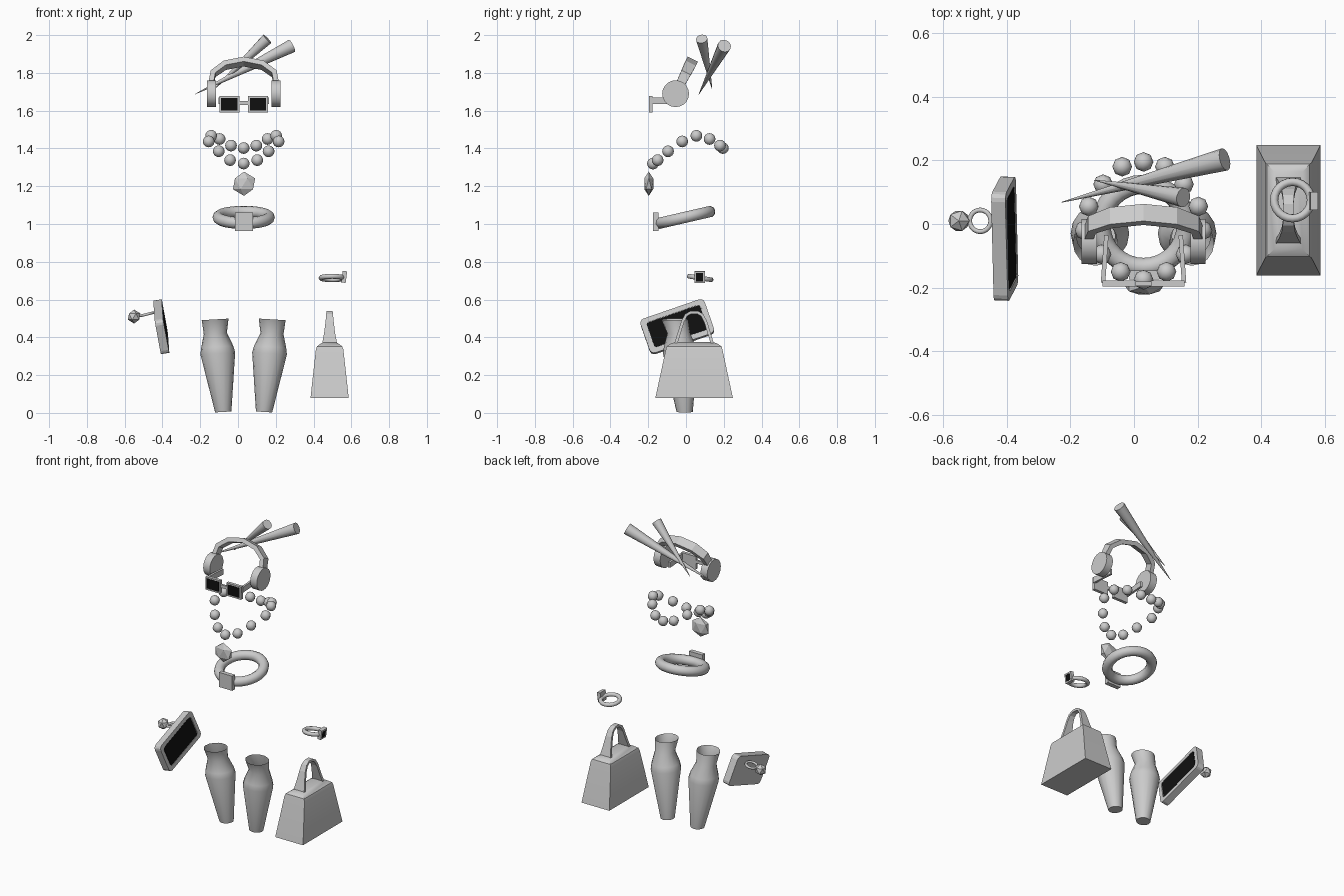
import bpy, bmesh
from math import radians, pi, sin, cos
from mathutils import Vector, Matrix, Euler

if "Cube" in bpy.data.objects:
    bpy.data.objects.remove(bpy.data.objects["Cube"])

CX = 0.03  # mirror plane of the worn items

black = bpy.data.materials.new("black_screen")
black.diffuse_color = (0.005, 0.005, 0.005, 1)
black.use_nodes = True
black.node_tree.nodes["Principled BSDF"].inputs["Base Color"].default_value = black.diffuse_color


def finish(name, smooth=None):
    ob = bpy.context.object
    ob.name = name
    if smooth:
        bpy.ops.object.shade_smooth_by_angle(angle=radians(smooth))
    return ob


def from_bmesh(name, bm, smooth=None):
    bmesh.ops.recalc_face_normals(bm, faces=bm.faces)
    me = bpy.data.meshes.new(name)
    bm.to_mesh(me)
    bm.free()
    ob = bpy.data.objects.new(name, me)
    bpy.context.collection.objects.link(ob)
    bpy.ops.object.select_all(action='DESELECT')
    ob.select_set(True)
    bpy.context.view_layer.objects.active = ob
    return finish(name, smooth)


def loft(name, rings, cap_start=True, cap_end=True, smooth=None):
    bm = bmesh.new()
    loops = [[bm.verts.new(p) for p in ring] for ring in rings]
    n = len(rings[0])
    for a, b in zip(loops, loops[1:]):
        for i in range(n):
            bm.faces.new((a[i], a[(i + 1) % n], b[(i + 1) % n], b[i]))
    if cap_start:
        bm.faces.new(loops[0])
    if cap_end:
        bm.faces.new(loops[-1])
    return from_bmesh(name, bm, smooth)


def box(name, loc, size, rot=(0, 0, 0)):
    bpy.ops.mesh.primitive_cube_add(size=1, location=loc, rotation=rot)
    ob = finish(name)
    ob.scale = size
    return ob


def torus(name, loc, major, minor, rot=(0, 0, 0), seg=24):
    bpy.ops.mesh.primitive_torus_add(location=loc, rotation=rot, major_radius=major,
                                     minor_radius=minor, major_segments=seg, minor_segments=10)
    return finish(name, 40)


def gem(name, loc, scale):
    bpy.ops.mesh.primitive_ico_sphere_add(subdivisions=1, radius=1, location=loc)
    finish(name).scale = scale


def strap(name, points, widths, thick, origin, across, up):
    """Flat band along 2D points in the plane (across, up)."""
    across, up, origin = Vector(across), Vector(up).normalized(), Vector(origin)
    side = across.cross(up)
    pts = [Vector(p) for p in points]
    rings = []
    for i, p in enumerate(pts):
        t = (pts[min(i + 1, len(pts) - 1)] - pts[max(i - 1, 0)]).normalized()
        c = origin + across * p.x + up * p.y
        nrm = (up * t.x - across * t.y) * thick / 2
        w = side * widths[i]
        rings.append([c + nrm + w, c + nrm - w, c - nrm - w, c - nrm + w])
    return loft(name, rings)


def framed_panel(name, loc, rot, size, border, radius=0.0):
    """Slab facing local +x with a recessed black screen; size = (thick, wide, high)."""
    t, w, h = size
    outline = []
    for k, (sy, sz) in enumerate(((1, 1), (-1, 1), (-1, -1), (1, -1))):
        steps = 4 if radius else 1
        for j in range(steps):
            a = pi / 2 * (k + (j / 3 if radius else 0))
            outline.append((sy * (w / 2 - radius) + radius * cos(a),
                            sz * (h / 2 - radius) + radius * sin(a)))
    fy, fz = 1 - 2 * border / w, 1 - 2 * border / h
    ring = lambda x, a=1, b=1: [(x, y * a, z * b) for y, z in outline]
    dip = t * 0.12
    ob = loft(name + "_frame", [ring(t / 2 - dip, fy, fz), ring(t / 2, fy, fz), ring(t / 2), ring(-t / 2)])
    ob.location, ob.rotation_euler = loc, rot
    offset = Euler(rot).to_matrix() @ Vector((t / 2 - dip, 0, 0))
    scr = box(name + "_screen", Vector(loc) + offset, (dip * 1.6, w * fy * 0.97, h * fz * 0.97), rot)
    scr.data.materials.append(black)


# hair sticks
for big, tip, r in (((0.285, 0.203, 1.943), (-0.228, 0.068, 1.687), 0.036),
                    ((0.155, 0.083, 1.98), (-0.125, 0.138, 1.715), 0.031)):
    a, b = Vector(big), Vector(tip)
    bpy.ops.mesh.primitive_cone_add(vertices=12, radius1=r, radius2=0.001, depth=(b - a).length,
                                    location=(a + b) / 2,
                                    rotation=(b - a).to_track_quat('Z', 'Y').to_euler())
    finish("hair_stick", 40)

# headphones
half = [(0.177, 0.03), (0.162, 0.118), (0.1, 0.168)]
arch = [(-x, z) for x, z in half] + [(0, 0.19)] + half[::-1]
strap("headphone_band", arch, [0.022, 0.027, 0.03, 0.03, 0.03, 0.027, 0.022], 0.028,
      (CX, -0.055, 1.69), (1, 0, 0), (0, 0.447, 0.894))
for s in (-1, 1):
    bpy.ops.mesh.primitive_cylinder_add(vertices=20, radius=0.071, depth=0.048,
                                        location=(CX + s * 0.171, -0.055, 1.69), rotation=(0, pi / 2, 0))
    finish("ear_cup", 40)

# glasses
for s in (-1, 1):
    framed_panel("lens", (CX + s * 0.076, -0.187, 1.634), (0, 0, -pi / 2), (0.02, 0.106, 0.085), 0.009)
    box("glasses_arm", (CX + s * 0.122, -0.11, 1.652), (0.014, 0.15, 0.036), (0, 0, s * 0.07))
box("glasses_bridge", (CX, -0.187, 1.641), (0.05, 0.014, 0.02))

# bead necklace
beads = [(0, -0.175, 1.32), (0.072, -0.15, 1.338), (0.132, -0.095, 1.385), (0.185, -0.02, 1.437),
         (0.172, 0.055, 1.467), (0.127, 0.125, 1.45), (0.067, 0.18, 1.415), (0, 0.195, 1.402)]
for x, y, z in beads:
    for s in ((-1, 1) if x else (1,)):
        bpy.ops.mesh.primitive_uv_sphere_add(segments=8, ring_count=8, radius=0.031,
                                             location=(CX + s * x, y, z))
        finish("bead", 60)
gem("pendant", (CX + 0.002, -0.197, 1.213), (0.066, 0.028, 0.064))

# belt with buckle
torus("belt", (CX, -0.006, 1.035), 0.134, 0.031, (radians(13), 0, 0), 32)
box("belt_buckle", (CX + 0.002, -0.16, 1.012), (0.096, 0.028, 0.096))

# wrist watch
torus("watch_band", (0.498, 0.075, 0.714), 0.058, 0.013, (radians(-9), 0, 0))
framed_panel("watch", (0.562, 0.072, 0.72), (0, radians(8), 0), (0.024, 0.056, 0.062), 0.009)

# boots
profile = [(0.005, 0.108, -0.007, 0.043), (0.315, 0.137, -0.03, 0.092), (0.35, 0.14, -0.032, 0.085),
           (0.42, 0.15, -0.038, 0.061), (0.495, 0.151, -0.06, 0.071)]
for s in (-1, 1):
    rings = [[(CX + s * cx + r * cos(k * pi / 8), cy + r * sin(k * pi / 8),
               max(0, z - s * 0.06 * r * cos(k * pi / 8)))
              for k in range(16)] for z, cx, cy, r in profile]
    loft("boot", rings, cap_end=False, smooth=40)

# handbag
bag = Vector((0.485, 0.043, 0))
levels = [(0.08, 0.101, 0.205), (0.335, 0.073, 0.15), (0.352, 0.067, 0.145),
          (0.368, 0.045, 0.122), (0.374, 0.03, 0.1)]
loft("bag_body", [[bag + Vector((sx * hx, sy * hy, z)) for sx, sy in ((1, 1), (-1, 1), (-1, -1), (1, -1))]
                  for z, hx, hy in levels], smooth=30)
half = [(0.098, 0.362), (0.08, 0.42), (0.06, 0.485), (0.042, 0.518)]
path = [(-y, z) for y, z in half] + [(-0.018, 0.532), (0.018, 0.532)] + half[::-1]
w = [0.04, 0.029, 0.021, 0.018, 0.016]
strap("bag_handle", path, w + w[::-1], 0.016, bag, (0, 1, 0), (0, 0, 1))

# tablet
framed_panel("tablet", (-0.406, -0.046, 0.456), (radians(19.3), radians(-9.8), radians(-2)),
             (0.045, 0.36, 0.194), 0.026, 0.025)

# finger ring with gem
torus("finger_ring", (-0.483, 0.01, 0.522), 0.034, 0.0075, (0, radians(-14), 0))
gem("ring_gem", (-0.55, 0.01, 0.51), (0.037, 0.037, 0.037))
